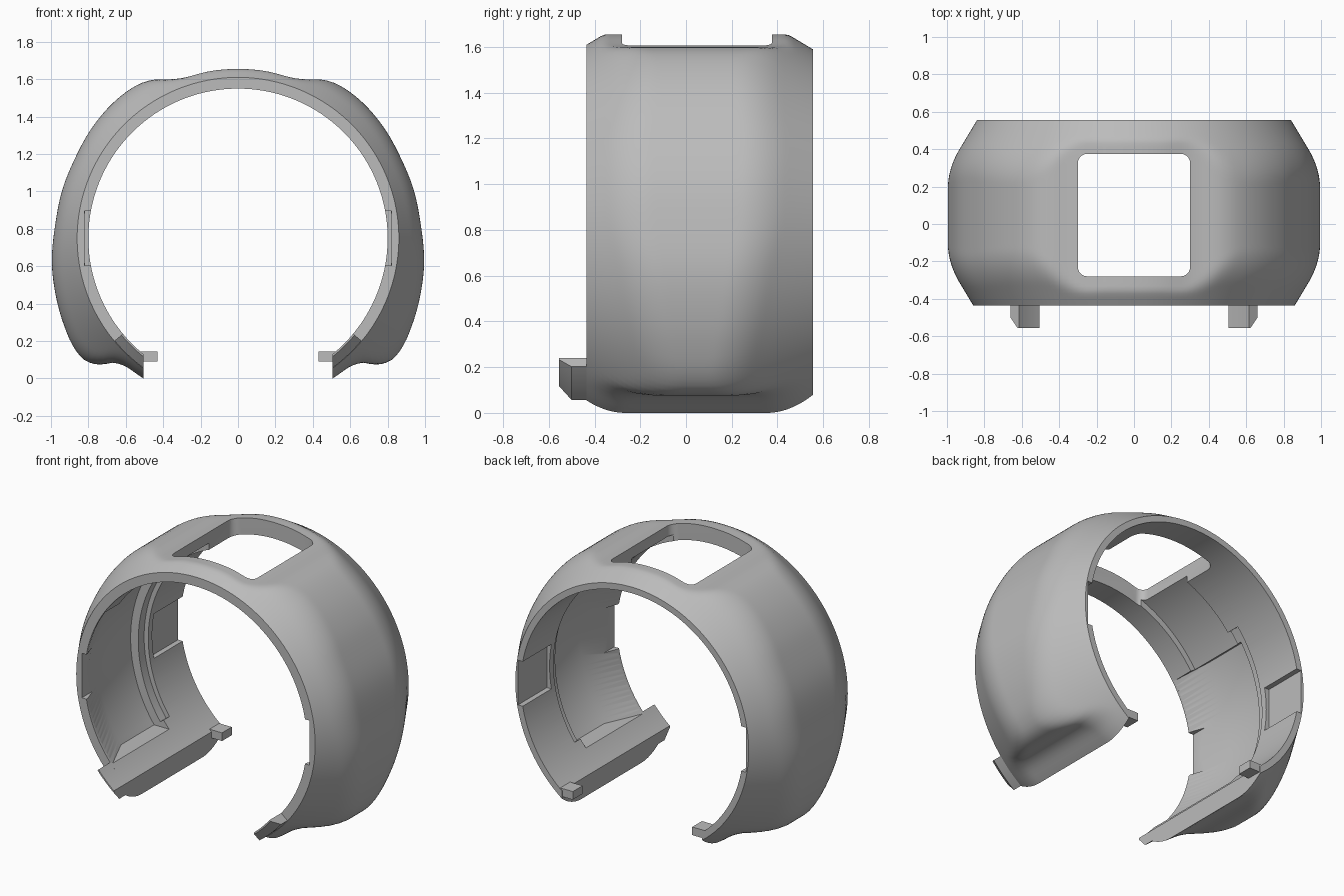
import bpy, bmesh, math

if "Cube" in bpy.data.objects:
    bpy.data.objects.remove(bpy.data.objects["Cube"])

CZ = 0.75          # height of the ring axis
GAP = 0.505        # half width of the opening at the bottom
BORE = 0.80        # inner radius
FRONT, BACK = -0.435, 0.555

grey = bpy.data.materials.new("plain grey")
grey.use_nodes = True
grey.diffuse_color = (0.5, 0.5, 0.5, 1)
grey.node_tree.nodes["Principled BSDF"].inputs["Base Color"].default_value = (0.5, 0.5, 0.5, 1)

# Half outline of the widest section, from the top down to the opening
OUTLINE = [(0, 1.655), (0.15, 1.643), (0.28, 1.61), (0.36, 1.60), (0.45, 1.60), (0.53, 1.575),
           (0.65, 1.49), (0.78, 1.34), (0.86, 1.20), (0.93, 1.04), (0.975, 0.85),
           (1.0, 0.65), (0.99, 0.50), (0.96, 0.35), (0.92, 0.235), (0.87, 0.165),
           (0.80, 0.125), (0.74, 0.11), (0.68, 0.10), (0.60, 0.065), (GAP, 0)]
POLAR = [(math.atan2(x, z - CZ), math.hypot(x, z - CZ)) for x, z in OUTLINE]


def outline_radius(t):
    """Smooth radius of the outline at angle t from the top."""
    t = min(abs(t), POLAR[-1][0])
    last = len(POLAR) - 1
    i = next((k for k in range(last) if t <= POLAR[k + 1][0]), last - 1)

    def slope(k):
        a, b = POLAR[max(k - 1, 0)], POLAR[min(k + 1, last)]
        return 0 if k == 0 else (b[1] - a[1]) / (b[0] - a[0])
    (t0, r0), (t1, r1) = POLAR[i], POLAR[i + 1]
    h = t1 - t0
    s = (t - t0) / h
    return (r0 * (1 + 2 * s) * (1 - s) ** 2 + slope(i) * h * s * (1 - s) ** 2
            + r1 * s * s * (3 - 2 * s) + slope(i + 1) * h * s * s * (s - 1))


def soft_min(a, b, k):
    h = max(k - abs(a - b), 0) / k
    return min(a, b) - h * h * k / 4


def outer_radius(t, y):
    """Outline limited by the sloping front and back shoulders."""
    k = 0.008 + 0.05 * min(max((abs(t) - 0.3) / 0.3, 0), 1)
    r = soft_min(outline_radius(t), 0.86 + 0.6 * (y - FRONT), k)
    return soft_min(r, 0.84 + 0.6 * (BACK - y), k)


def gap_end(r):
    return math.pi - math.asin(GAP / r)


def floor_end(r):
    return math.pi - math.acos((CZ - 0.23) / r)


def loft(name, sections):
    """Closed solid through equal loops of points, capped at both ends."""
    bm = bmesh.new()
    rows = [[bm.verts.new(p) for p in s] for s in sections]
    n = len(rows[0])
    for a, b in zip(rows, rows[1:]):
        for j in range(n):
            bm.faces.new((a[j], a[(j + 1) % n], b[(j + 1) % n], b[j]))
    bm.faces.new(rows[0])
    bm.faces.new(rows[-1])
    bmesh.ops.recalc_face_normals(bm, faces=bm.faces)
    return finish(name, bm)


def finish(name, bm):
    mesh = bpy.data.meshes.new(name)
    bm.to_mesh(mesh)
    bm.free()
    ob = bpy.data.objects.new(name, mesh)
    bpy.context.collection.objects.link(ob)
    mesh.materials.append(grey)
    return ob


def polar(r, t, y):
    return (r * math.sin(t), y, CZ + r * math.cos(t))


def arc_solid(name, side, loop, start, end, steps=32):
    """Sweep a (radius, y) loop from the start angle to end(radius)."""
    return loft(name, [[polar(r, side * (start + (end(r) - start) * i / steps), y)
                        for r, y in loop] for i in range(steps + 1)])


def block(name, x, y, z, round_edges=0):
    bm = bmesh.new()
    bmesh.ops.create_cube(bm, size=1)
    for v in bm.verts:
        v.co = [lo + (c + 0.5) * (hi - lo) for c, (lo, hi) in zip(v.co, (x, y, z))]
    if round_edges:
        upright = [e for e in bm.edges if abs(e.verts[0].co.z - e.verts[1].co.z) > 0.1]
        bmesh.ops.bevel(bm, geom=upright, offset=round_edges, segments=6,
                        profile=0.5, affect='EDGES')
    return finish(name, bm)


def span(side, a, b):
    return tuple(sorted((side * a, side * b)))


def smooth(ob, degrees=30):
    bpy.ops.object.select_all(action='DESELECT')
    ob.select_set(True)
    bpy.context.view_layer.objects.active = ob
    bpy.ops.object.shade_smooth_by_angle(angle=math.radians(degrees))


def carve(ob, cutter):
    mod = ob.modifiers.new("cut", 'BOOLEAN')
    mod.operation, mod.solver, mod.object = 'DIFFERENCE', 'EXACT', cutter
    bpy.ops.object.select_all(action='DESELECT')
    ob.select_set(True)
    bpy.context.view_layer.objects.active = ob
    bpy.ops.object.modifier_apply(modifier=mod.name)
    bpy.data.objects.remove(cutter)


# Open ring shell
ROWS, STEPS = 48, 160
ys = [FRONT + (BACK - FRONT) * j / ROWS for j in range(ROWS + 1)]
sections = []
for i in range(STEPS + 1):
    u = 2 * i / STEPS - 1
    radii = [outer_radius(u * POLAR[-1][0], y) for y in ys]
    outer = [polar(r, u * gap_end(r), y) for r, y in zip(radii, ys)]
    inner = [polar(BORE, u * gap_end(BORE), y) for y in (BACK, FRONT)]
    sections.append(outer + inner)
shell = loft("ring_shell", sections)

# Window in the top
carve(shell, block("window_cutter", (-0.3, 0.3), (-0.28, 0.375), (1.3, 1.9), 0.05))

for side in (-1, 1):
    # Deep side pocket with a sloping front wall and a flat floor
    carve(shell, arc_solid("pocket_cutter", side,
                           [(0.7, -0.42), (BORE, -0.42), (0.885, -0.18), (0.885, 0.16), (0.7, 0.16)],
                           math.radians(56), floor_end))
    # Shallow channel from the pocket up to the window
    carve(shell, arc_solid("channel_cutter", side,
                           [(0.72, -0.27), (0.84, -0.27), (0.84, 0.13), (0.72, 0.13)],
                           math.radians(15), lambda r: math.radians(58)))
    # Narrow step beside the pocket
    carve(shell, arc_solid("step_cutter", side,
                           [(0.73, 0.12), (0.83, 0.12), (0.83, 0.22), (0.73, 0.22)],
                           math.radians(50), lambda r: math.radians(126)))
    # Notches in the front and back rims
    for y in ((-0.6, -0.3), (0.26, 0.7)):
        carve(shell, block("notch_cutter", span(side, 0.6, 0.82), y, (0.605, 0.895)))
smooth(shell)

# Front hooks and back pegs at the opening
for side, word in ((-1, "right"), (1, "left")):
    hook = arc_solid("front_hook_" + word, side,
                     [(0.858, -0.42), (0.858, -0.5), (0.81, -0.555), (BORE, -0.555), (BORE, -0.42)],
                     math.radians(129.7), gap_end, 8)
    smooth(hook)
    block("back_peg_" + word, span(side, 0.43, 0.52), (0.45, 0.55), (0.09, 0.143))
